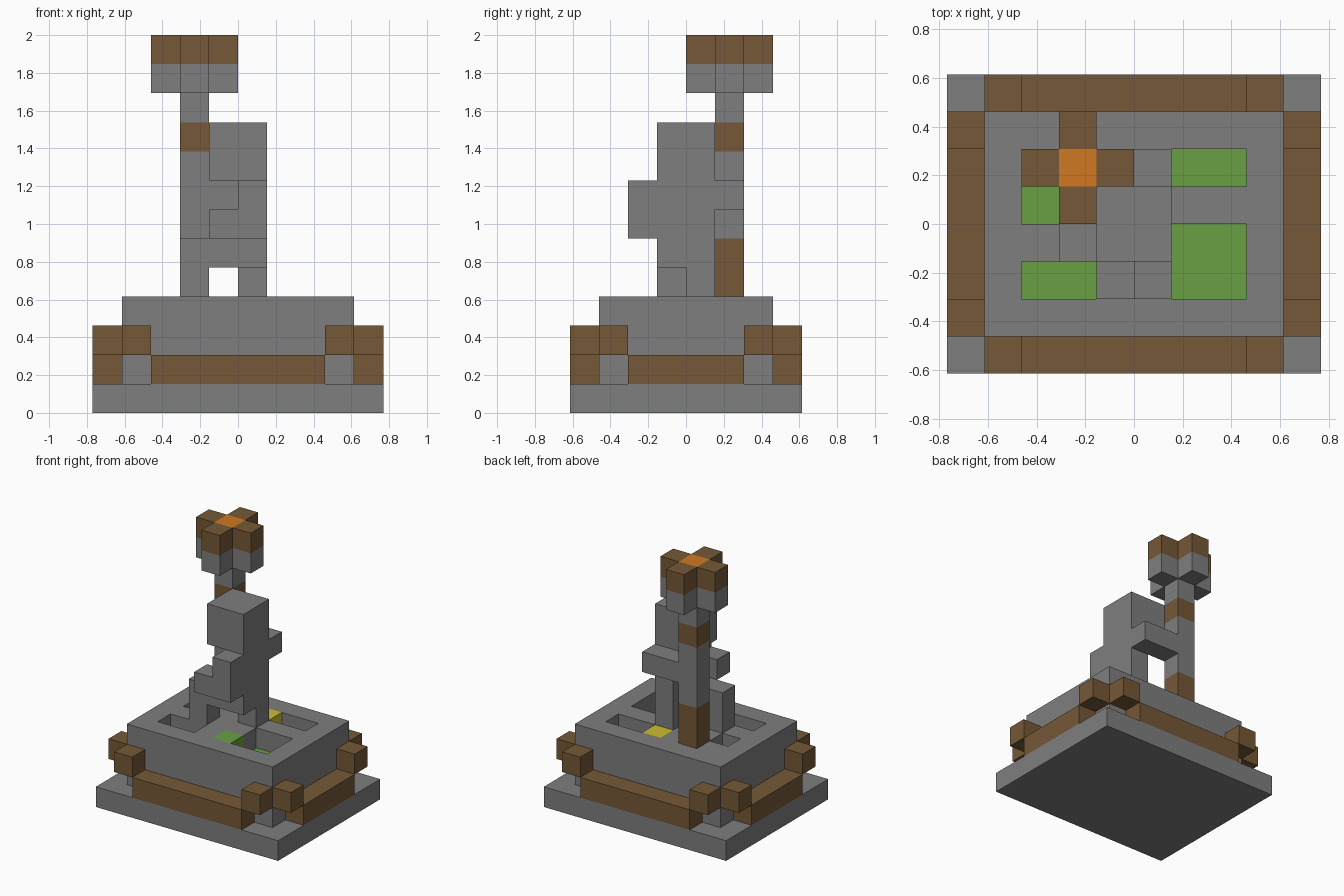
import bpy, bmesh
from mathutils import Vector

if "Cube" in bpy.data.objects:
    bpy.data.objects.remove(bpy.data.objects["Cube"], do_unlink=True)

U = 2 / 13  # size of one block


def material(name, rgb):
    m = bpy.data.materials.new(name)
    m.use_nodes = True
    color = [(c / 255 / 12.92) if c < 11 else ((c / 255 + 0.055) / 1.055) ** 2.4 for c in rgb] + [1]
    m.diffuse_color = color
    m.node_tree.nodes["Principled BSDF"].inputs["Base Color"].default_value = color
    return m


GREY = material("stone grey", (126, 126, 126))
BROWN = material("wood brown", (117, 88, 55))
GREEN = material("grass green", (106, 160, 68))
YELLOW = material("yellow", (206, 188, 48))
ORANGE = material("flame orange", (208, 121, 34))


def box(x0, x1, y0, y1, z0, z1):
    """Set of unit blocks filling a range."""
    return {(x, y, z) for x in range(x0, x1) for y in range(y0, y1) for z in range(z0, z1)}


def mirrored(cells):
    """Copy blocks across both vertical centre planes."""
    return {(a, b, z) for x, y, z in cells for a in (x, -1 - x) for b in (y, -1 - y)}


# Pits in the pedestal top, with grass floors
pits = box(1, 3, 1, 2, 3, 4) | box(1, 3, -2, 0, 3, 4) | box(-3, -1, -2, -1, 3, 4) | box(-3, -2, 0, 1, 3, 4)
floors = {(x, y, z - 1) for x, y, z in pits}
grass_block = box(0, 1, -2, -1, 3, 4)
yellow_block = box(0, 1, 1, 2, 3, 4)
inlays = pits | floors | grass_block | yellow_block

# Plus-shaped torch head
cross = box(-3, 0, 1, 2, 11, 13) | box(-2, -1, 0, 3, 11, 13)
flame = box(-2, -1, 1, 2, 12, 13)

parts = [
    ("base_slab", box(-5, 5, -4, 4, 0, 1), GREY),
    ("pedestal", box(-4, 4, -3, 3, 1, 4) - inlays, GREY),
    ("pit_floors", floors, GREEN),
    ("grass_block", grass_block, GREEN),
    ("yellow_block", yellow_block, YELLOW),
    # Wooden rails with raised end blocks
    ("long_rails", mirrored(box(-3, 3, -4, -3, 1, 2)), BROWN),
    ("side_rails", mirrored(box(-5, -4, -2, 2, 1, 2)), BROWN),
    ("rail_ends", mirrored({(-4, -4, 2), (-5, -3, 2)}), BROWN),
    # Statue stepping toward the torch
    ("straight_leg", box(0, 1, 0, 1, 4, 5), GREY),
    ("bent_leg", box(-2, -1, -1, 0, 4, 6) | box(-1, 0, -1, 0, 5, 6), GREY),
    ("torso", box(0, 1, -1, 1, 5, 8), GREY),
    ("front_arm", box(0, 1, -2, -1, 6, 8) | box(-1, 0, -2, -1, 6, 7), GREY),
    ("back_arm", box(-1, 1, 1, 2, 7, 8), GREY),
    ("head", box(-1, 1, -1, 1, 8, 10), GREY),
    # Torch pole
    ("pole_foot", box(-2, -1, 1, 2, 4, 6), BROWN),
    ("pole_shaft", box(-2, -1, 1, 2, 6, 9) | box(-2, -1, 1, 2, 10, 11), GREY),
    ("pole_band", box(-2, -1, 1, 2, 9, 10), BROWN),
    ("torch_cup", {c for c in cross if c[2] == 11}, GREY),
    ("torch_rim", {c for c in cross if c[2] == 12} - flame, BROWN),
    ("flame", flame, ORANGE),
]
solid = set().union(*(cells for _, cells, _ in parts))


def build(name, cells, mat):
    """Skin the exposed sides of the blocks and merge flat areas."""
    bm = bmesh.new()
    for cell in cells:
        for axis in range(3):
            for sign in (-1, 1):
                step = [0, 0, 0]
                step[axis] = sign
                if tuple(c + s for c, s in zip(cell, step)) in solid:
                    continue
                n = Vector(step)
                a, b = Vector((0, 0, 0)), Vector((0, 0, 0))
                a[(axis + 1) % 3] = b[(axis + 2) % 3] = 0.5
                b *= sign
                mid = Vector(cell) + Vector((0.5, 0.5, 0.5)) + n / 2
                corners = (mid - a - b, mid + a - b, mid + a + b, mid - a + b)
                bm.faces.new([bm.verts.new(p * U) for p in corners])
    bmesh.ops.remove_doubles(bm, verts=bm.verts, dist=U / 100)
    bmesh.ops.dissolve_limit(bm, angle_limit=0.01, verts=bm.verts, edges=bm.edges)
    mesh = bpy.data.meshes.new(name)
    bm.to_mesh(mesh)
    bm.free()
    mesh.materials.append(mat)
    bpy.context.collection.objects.link(bpy.data.objects.new(name, mesh))


for part in parts:
    build(*part)
